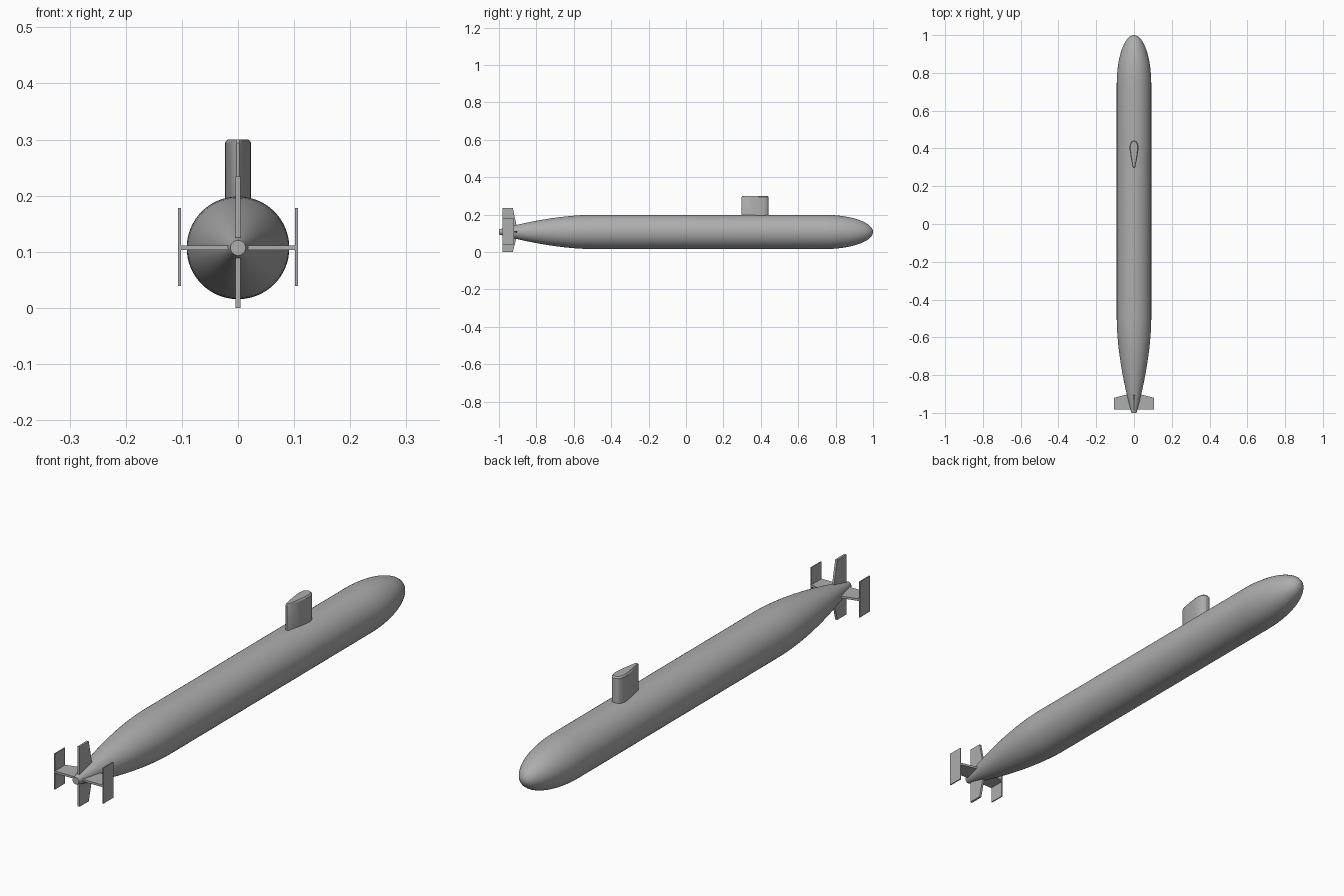
import bpy, bmesh, math
from mathutils import Vector

if "Cube" in bpy.data.objects:
    bpy.data.objects.remove(bpy.data.objects["Cube"])

ZC = 0.107   # hull axis height
R = 0.0915   # hull radius

grey = bpy.data.materials.new("hull_grey")
grey.diffuse_color = (0.42, 0.42, 0.42, 1)
grey.use_nodes = True
grey.node_tree.nodes["Principled BSDF"].inputs["Base Color"].default_value = grey.diffuse_color


def finish(bm, name, angle=None):
    bmesh.ops.recalc_face_normals(bm, faces=bm.faces)
    me = bpy.data.meshes.new(name)
    bm.to_mesh(me)
    bm.free()
    ob = bpy.data.objects.new(name, me)
    bpy.context.collection.objects.link(ob)
    me.materials.append(grey)
    if angle:
        bpy.ops.object.select_all(action='DESELECT')
        ob.select_set(True)
        bpy.context.view_layer.objects.active = ob
        bpy.ops.object.shade_smooth_by_angle(angle=math.radians(angle))
    return ob


def loft(name, rings, angle=None):
    """Skin closed rings of equal length and cap both ends."""
    bm = bmesh.new()
    loops = [[bm.verts.new(p) for p in ring] for ring in rings]
    n = len(loops[0])
    for a, b in zip(loops, loops[1:]):
        for i in range(n):
            j = (i + 1) % n
            bm.faces.new((a[i], a[j], b[j], b[i]))
    bm.faces.new(loops[0])
    bm.faces.new(loops[-1])
    return finish(bm, name, angle)


# Hull: tapered tail, parallel middle, elliptical nose
profile = [(-1.0, 0.0135)]
for k in range(1, 15):
    t = 1 - k / 14
    profile.append((-0.5 - 0.5 * t, R - (R - 0.0135) * t ** 1.75))
for k in range(0, 17):
    a = math.radians(89.0) * k / 16
    profile.append((0.74 + 0.26 * math.sin(a), R * math.cos(a)))
SIDES = 64
loft("hull", [[(r * math.cos(2 * math.pi * i / SIDES), y,
                ZC + r * math.sin(2 * math.pi * i / SIDES))
               for i in range(SIDES)] for y, r in profile], 40)

# Sail: teardrop outline with a chamfered top
half = [(0.006, 0.441), (0.014, 0.437), (0.020, 0.428), (0.0235, 0.412),
        (0.0225, 0.390), (0.018, 0.360), (0.012, 0.328), (0.007, 0.303),
        (0.003, 0.297)]
outline = half + [(-x, y) for x, y in reversed(half)]


def sail_ring(z, s):
    return [(x * s, 0.375 + (y - 0.375) * (1 - (1 - s) * 0.35), z) for x, y in outline]


loft("sail", [sail_ring(0.17, 1), sail_ring(0.294, 1), sail_ring(0.3, 0.8)], 25)


# Tail fins: thin tapered plates pointing outward along a direction
def fin(name, direction, length, root_lead, tip_lead, thick=0.0085):
    d = Vector(direction)
    side = d.cross(Vector((0, 1, 0)))
    rings = []
    for dist, lead in ((0.0, root_lead), (length, tip_lead)):
        c = Vector((0, 0, ZC)) + d * dist
        rings.append([c + Vector((0, y, 0)) + side * (s * thick / 2)
                      for y, s in ((-0.982, -1), (lead, -1), (lead, 1), (-0.982, 1))])
    loft(name, rings)


fin("upper_rudder", (0, 0, 1), 0.127, -0.898, -0.926)
fin("lower_rudder", (0, 0, -1), 0.107, -0.898, -0.926)

# Stern planes with vertical end plates
for label, s in (("left", -1), ("right", 1)):
    fin(label + "_stern_plane", (s, 0, 0), 0.103, -0.893, -0.919)
    x0, x1 = s * 0.102, s * 0.1065
    loft(label + "_end_plate",
         [[(x, -0.982, 0.039), (x, -0.92, 0.039), (x, -0.92, 0.178), (x, -0.982, 0.178)]
          for x in (x0, x1)])
